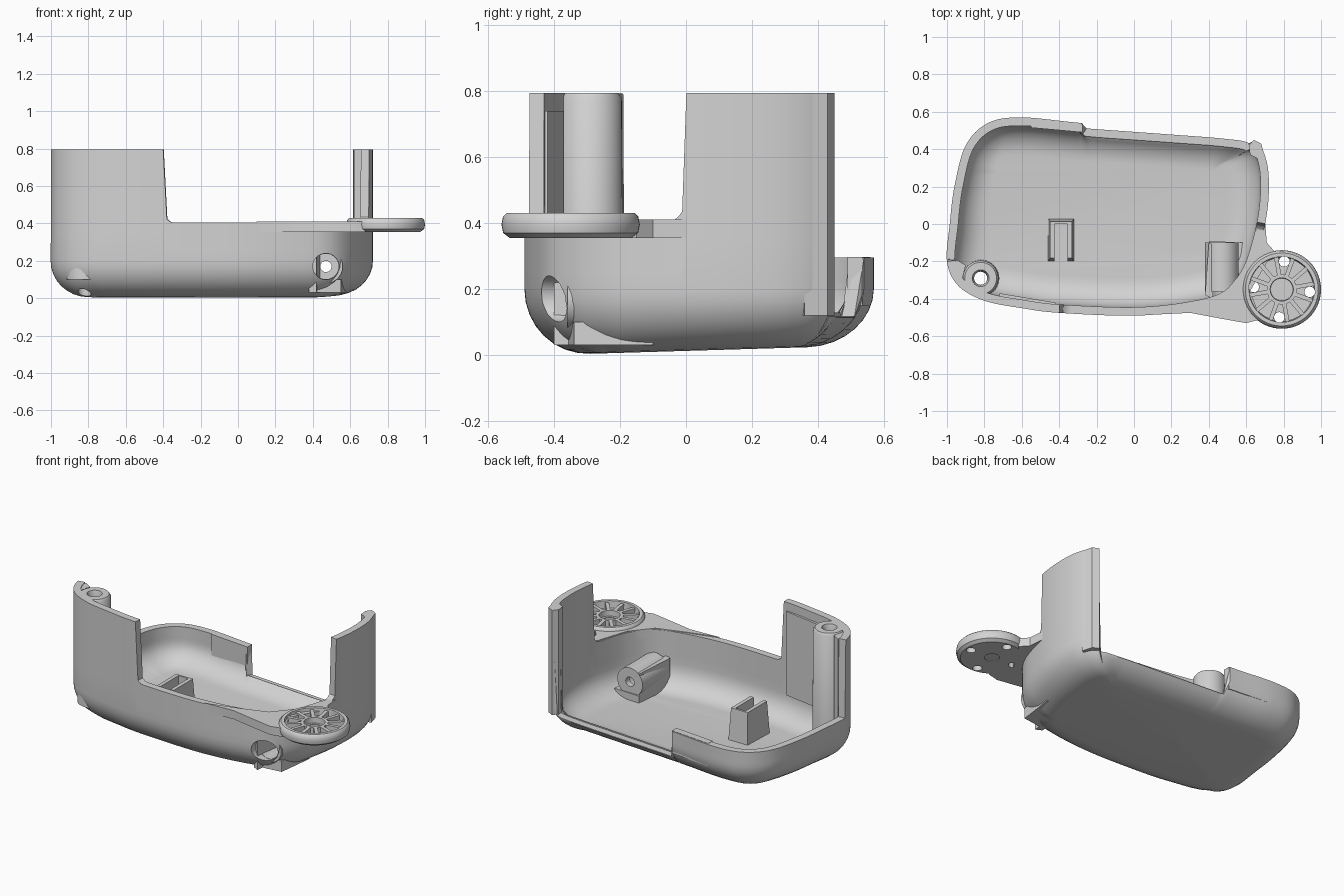
import bpy, bmesh, math
from mathutils import Vector, Matrix

old = bpy.data.objects.get("Cube")
if old:
    bpy.data.objects.remove(old, do_unlink=True)

grey = bpy.data.materials.new("light_grey_plastic")
grey.use_nodes = True
GREY = (0.65, 0.65, 0.65, 1)
grey.diffuse_color = GREY
for node in grey.node_tree.nodes:
    if node.type == 'BSDF_PRINCIPLED':
        node.inputs["Base Color"].default_value = GREY


def make(name, bm):
    mesh = bpy.data.meshes.new(name)
    bm.to_mesh(mesh)
    bm.free()
    obj = bpy.data.objects.new(name, mesh)
    bpy.context.collection.objects.link(obj)
    mesh.materials.append(grey)
    return obj


def activate(obj):
    bpy.ops.object.select_all(action='DESELECT')
    obj.select_set(True)
    bpy.context.view_layer.objects.active = obj


def smooth(obj, angle=35):
    activate(obj)
    bpy.ops.object.shade_smooth_by_angle(angle=math.radians(angle))


def cut(obj, cutter):
    mod = obj.modifiers.new("cut", 'BOOLEAN')
    mod.operation, mod.solver, mod.object = 'DIFFERENCE', 'EXACT', cutter
    activate(obj)
    bpy.ops.object.modifier_apply(modifier=mod.name)
    bpy.data.objects.remove(cutter, do_unlink=True)


def lathe(name, profile, loc, rot=Matrix(), closed=True, n=40):
    """Revolve (radius, height) points around the local z axis."""
    bm = bmesh.new()
    rings = [[bm.verts.new((r * math.cos(2 * math.pi * i / n), r * math.sin(2 * math.pi * i / n), z))
              for i in range(n)] for r, z in profile]
    for k in range(len(rings) if closed else len(rings) - 1):
        a, b = rings[k], rings[(k + 1) % len(rings)]
        for i in range(n):
            j = (i + 1) % n
            bm.faces.new((a[i], a[j], b[j], b[i]))
    if not closed:
        bm.faces.new(rings[0][::-1])
        bm.faces.new(rings[-1])
    bmesh.ops.recalc_face_normals(bm, faces=bm.faces)
    bm.transform(Matrix.Translation(loc) @ rot)
    obj = make(name, bm)
    smooth(obj)
    return obj


def rod(name, r, z0, z1, loc, rot=Matrix()):
    return lathe(name, [(r, z0), (r, z1)], loc, rot, closed=False, n=28)


def prism(name, pts, z0, z1, taper=1.0, bevel=0):
    """Extrude a plan polygon upwards, optionally narrowing towards its top."""
    bm = bmesh.new()
    c = sum((Vector(p) for p in pts), Vector((0, 0))) / len(pts)
    low = [bm.verts.new((*p, z0)) for p in pts]
    high = [bm.verts.new((*(c + (Vector(p) - c) * taper), z1)) for p in pts]
    bm.faces.new(low[::-1])
    bm.faces.new(high)
    for i in range(len(pts)):
        j = (i + 1) % len(pts)
        bm.faces.new((low[i], low[j], high[j], high[i]))
    bmesh.ops.recalc_face_normals(bm, faces=bm.faces)
    if bevel:
        bmesh.ops.bevel(bm, geom=bm.edges[:], offset=bevel, segments=2, affect='EDGES')
    return make(name, bm)


def spline(pts, per):
    """Closed smooth curve through plan points."""
    out, n = [], len(pts)
    P = [Vector(p) for p in pts]
    for i in range(n):
        a, b, c, d = P[i - 1], P[i], P[(i + 1) % n], P[(i + 2) % n]
        for s in range(per):
            t = s / per
            out.append(0.5 * (2 * b + (c - a) * t + (2 * a - 5 * b + 4 * c - d) * t ** 2
                              + (3 * b - a - 3 * c + d) * t ** 3))
    return out


# Main shell: rounded tray whose rim height changes around the outline
OUTLINE = [(-0.4, -0.475), (0, -0.49), (0.3, -0.46), (0.5, -0.4), (0.62, -0.26), (0.69, -0.05),
           (0.72, 0.15), (0.71, 0.33), (0.65, 0.44), (0.5, 0.48), (0.2, 0.505), (-0.28, 0.54),
           (-0.6, 0.57), (-0.78, 0.54), (-0.9, 0.42), (-0.96, 0.2), (-0.985, 0), (-1, -0.2),
           (-0.94, -0.33), (-0.8, -0.41), (-0.6, -0.45)]
R, TALL, MID = 0.2, 0.795, 0.405


def rim_height(p):
    if p.x < -0.28 and p.y > -0.19:
        return 0.295
    if p.y < 0:
        d = p.x + 0.4
        if p.x < -0.4:
            return TALL
    elif p.x > 0.64:
        d = p.y
        return TALL
    else:
        return 0.1
    # small fillet at the foot of each tall wall
    d = min(d, -p.y if p.x > 0.5 else 1)
    return MID + 0.05 * max(0, 1 - d / 0.05) ** 2


def floor_z(y):
    return 0.012 + 0.03 * y


bm = bmesh.new()
columns = []
for p in spline(OUTLINE, 16):
    core = Vector((min(max(p.x, -0.72), 0.42), min(max(p.y, -0.2), 0.28)))
    inward = (core - p).normalized()
    h = rim_height(p)
    end = math.acos(max(0, 1 - h / R))
    prof = [(R * (1 - math.sin(end * k / 8)), R * (1 - math.cos(end * k / 8))) for k in range(9)]
    top = prof[-1]
    prof += [(top[0], top[1] + (h - top[1]) * k / 4) for k in range(1, 5)] if h > R else \
            [(top[0], top[1] + 0.001 * k) for k in range(1, 5)]
    col = []
    for inset, z in prof:
        q = p + inward * inset
        col.append(bm.verts.new((q.x, q.y, z + floor_z(q.y) * max(0, 1 - z / R))))
    columns.append(col)
for i, a in enumerate(columns):
    b = columns[(i + 1) % len(columns)]
    for k in range(len(a) - 1):
        bm.faces.new((a[k], b[k], b[k + 1], a[k + 1]))
bm.faces.new([c[0] for c in columns][::-1])
shell = make("tray_shell", bm)
solid = shell.modifiers.new("thickness", 'SOLIDIFY')
solid.thickness, solid.offset = 0.045, -1
activate(shell)
bpy.ops.object.modifier_apply(modifier=solid.name)

# Front socket bore and corner screw bore through the shell
ALONG_Y = Matrix.Rotation(math.radians(-90), 4, 'X')
cut(shell, rod("bore_cutter", 0.07, -0.2, 0.12, (0.47, -0.4, 0.17), ALONG_Y))
cut(shell, rod("screw_cutter", 0.035, -0.1, 0.3, (-0.82, -0.29, 0)))
smooth(shell)

# Inner socket tube behind the front bore, with a narrow end hole
lathe("socket_tube", [(0.09, 0.04), (0.09, 0.3), (0.03, 0.3), (0.03, 0.26), (0.068, 0.26), (0.068, 0.04)],
      (0.47, -0.4, 0.17), ALONG_Y)
prism("socket_fin", [(0.38, -0.38), (0.42, -0.4), (0.44, -0.12), (0.4, -0.1)], 0.03, 0.24)
prism("socket_base", [(0.39, -0.36), (0.55, -0.34), (0.58, -0.1), (0.4, -0.09)], 0.03, 0.1)

# Screw column in the tall front corner
lathe("screw_column", [(0.1, 0.1), (0.095, 0.78), (0.085, 0.795), (0.045, 0.795), (0.035, 0.76), (0.035, 0.1)],
      (-0.82, -0.29, 0))
prism("corner_rib", [(-0.98, -0.27), (-0.95, -0.19), (-0.9, -0.22), (-0.92, -0.3)], 0.2, 0.79)
prism("front_ledge", [(-0.72, -0.4), (-0.42, -0.445), (-0.42, -0.42), (-0.72, -0.37)], 0.2, 0.74)

# End rib of the tall side wall
prism("side_wall_rib", [(0.62, 0.37), (0.66, 0.35), (0.7, 0.36), (0.68, 0.43), (0.64, 0.45), (0.615, 0.42)],
      0.12, 0.795)
# Thick lip where the raised back rim stops
prism("back_rim_lip", [(-0.55, 0.515), (-0.275, 0.49), (-0.275, 0.535), (-0.55, 0.56)], 0.15, 0.297)

# U-shaped bracket standing on the floor
bracket = prism("floor_bracket", [(-0.46, -0.2), (-0.32, -0.2), (-0.32, 0.03), (-0.46, 0.03)], 0.02, 0.26, 0.85)
cut(bracket, prism("bracket_cutter", [(-0.425, -0.4), (-0.355, -0.4), (-0.355, 0.0), (-0.425, 0.0)], 0.05, 0.4))

# Flange joining the rim to the round mount
flange = prism("mount_flange", [(0.1, -0.485), (0.3, -0.475), (0.46, -0.505), (0.6, -0.53), (0.68, -0.51),
                                (0.62, -0.36), (0.72, -0.19), (0.755, -0.15), (0.71, -0.1), (0.7, 0.02),
                                (0.66, -0.03), (0.59, -0.24), (0.48, -0.37), (0.3, -0.43)], 0.355, 0.41)
smooth(flange)

# Round mount: bowl with rim, hub, spokes and four through holes
MOUNT = Vector((0.79, -0.35, 0))
dish = lathe("round_mount", [(0.045, 0.355), (0.185, 0.355), (0.205, 0.37), (0.21, 0.395), (0.205, 0.42), (0.195, 0.43),
                             (0.175, 0.43), (0.17, 0.385), (0.08, 0.385), (0.08, 0.42), (0.062, 0.42), (0.06, 0.385),
                             (0.045, 0.385)], MOUNT, n=56)
lathe("mount_hub_floor", [(0.05, 0.36), (0.05, 0.38)], MOUNT, closed=False)
for k in range(4):
    a = math.radians(85 + 90 * k)
    hole = MOUNT + Vector((0.15 * math.cos(a), 0.15 * math.sin(a), 0))
    cut(dish, rod("hole_cutter", 0.028, 0.3, 0.5, hole))
smooth(dish)
for k in range(12):
    a = math.radians(85 + 15 + 30 * k)
    d, s = Vector((math.cos(a), math.sin(a))), Vector((-math.sin(a), math.cos(a))) * 0.011
    c = MOUNT.xy
    prism("mount_spoke", [c + d * 0.075 - s, c + d * 0.175 - s, c + d * 0.175 + s, c + d * 0.075 + s], 0.38, 0.42)
